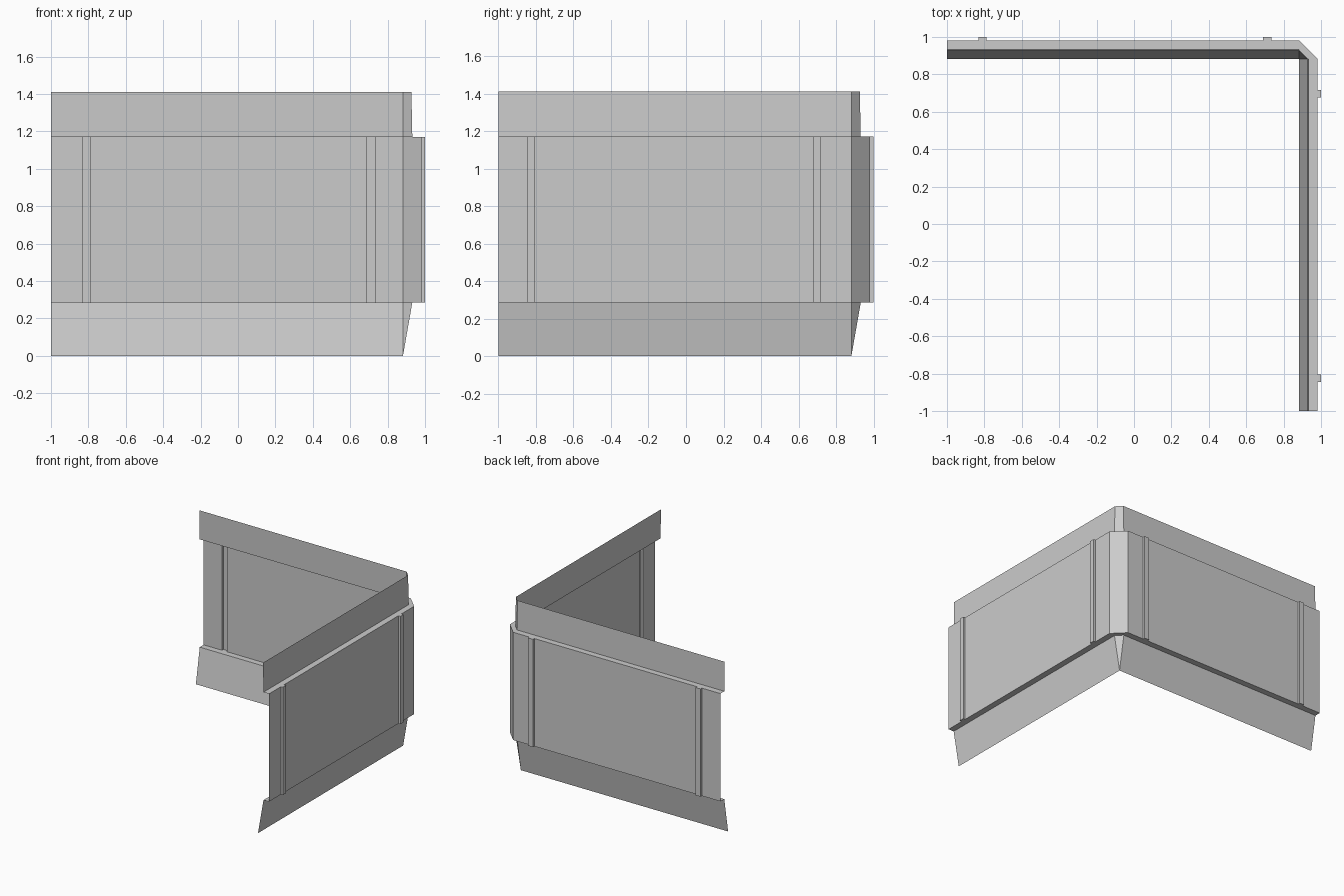
import bpy
import bmesh

cube = bpy.data.objects.get("Cube")
if cube:
    bpy.data.objects.remove(cube, do_unlink=True)

grey = bpy.data.materials.new("plain grey")
grey.use_nodes = True
COLOR = (0.6, 0.6, 0.6, 1)
grey.diffuse_color = COLOR
grey.node_tree.nodes["Principled BSDF"].inputs["Base Color"].default_value = COLOR

PIVOT = 0.882                 # inner corner the chamfer fans out from
END = -1.0                    # free end of each wall
TOP, LEDGE_TOP, LEDGE_LOW = 1.41, 1.17, 0.285
INNER, OUTER, RIB = 0.05, 0.1, 0.018
BACK_RIBS = [(-0.832, -0.788), (0.69, 0.734)]
SIDE_RIBS = [(-0.846, -0.805), (0.677, 0.717)]


def wall_run(offset, ribs):
    """Plan of one wall as (along, out) pairs, from free end to corner."""
    out = PIVOT + offset
    run = [(END, out)]
    for a, b in ribs:
        run += [(a, out), (a, out + RIB), (b, out + RIB), (b, out)]
    return run + [(PIVOT, out)]


def corner_path(offset, ribbed=False):
    """Plan of both walls, joined by the chamfered corner."""
    back = wall_run(offset, BACK_RIBS if ribbed else [])
    side = wall_run(offset, SIDE_RIBS if ribbed else [])
    return back + [(out, along) for along, out in reversed(side)]


def make_object(name, bm):
    bmesh.ops.remove_doubles(bm, verts=bm.verts, dist=0.0005)
    mesh = bpy.data.meshes.new(name)
    bm.to_mesh(mesh)
    bm.free()
    mesh.materials.append(grey)
    bpy.context.collection.objects.link(bpy.data.objects.new(name, mesh))


def sheet(name, low, z_low, high, z_high):
    """Strip of faces between two plan paths at two heights, facing outward."""
    bm = bmesh.new()
    a = [bm.verts.new((x, y, z_low)) for x, y in low]
    b = [bm.verts.new((x, y, z_high)) for x, y in high]
    for i in range(len(a) - 1):
        quad = [a[i], b[i], b[i + 1], a[i + 1]]
        if (a[i].co - a[i + 1].co).length < 0.0005:
            quad.pop()
        bm.faces.new(quad)
    make_object(name, bm)


def ledge(name, z, facing_up):
    """Flat shelf between the band line and the ribbed panel, per wall and corner."""
    bm = bmesh.new()
    inner, outer = corner_path(INNER), corner_path(OUTER, True)
    back_n = len(wall_run(OUTER, BACK_RIBS))
    pieces = [(inner[:2], outer[:back_n]),
              (inner[1:3], outer[back_n - 1:back_n + 1]),
              (inner[2:], outer[back_n:])]
    for near, far in pieces:
        loop = near + far[::-1]
        if not facing_up:
            loop = loop[::-1]
        bm.faces.new([bm.verts.new((x, y, z)) for x, y in loop])
    make_object(name, bm)


# Sloping skirt, ribbed panel and upper band
sheet("lower_skirt", corner_path(0), 0, corner_path(INNER), LEDGE_LOW)
panel = corner_path(OUTER, True)
sheet("ribbed_panel", panel, LEDGE_LOW, panel, LEDGE_TOP)
sheet("upper_band", corner_path(INNER), LEDGE_TOP, corner_path(INNER - 0.005), TOP)

# Shelves closing the panel above and below
ledge("upper_ledge", LEDGE_TOP, True)
ledge("lower_ledge", LEDGE_LOW, False)
